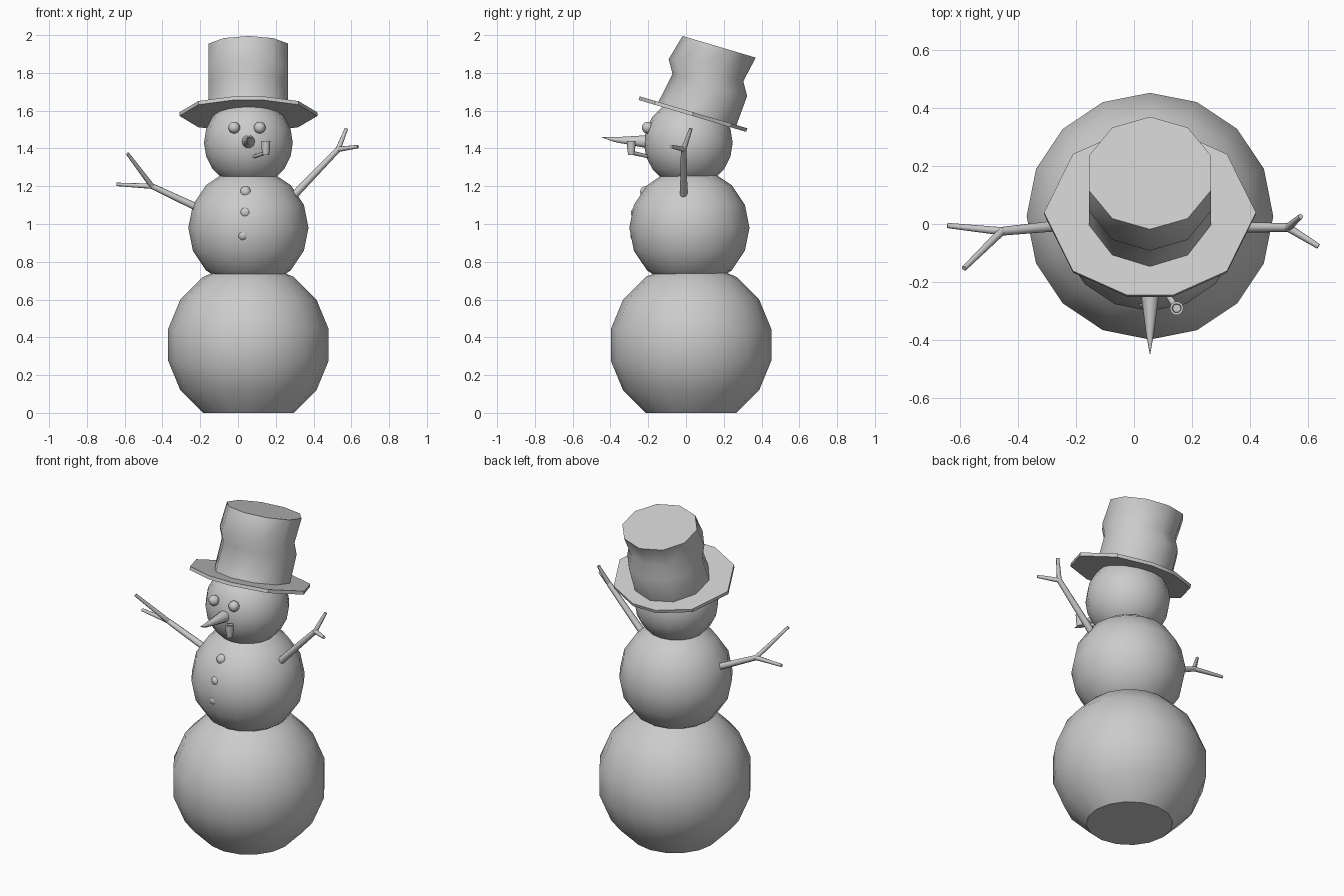
import bpy, bmesh, math
from mathutils import Vector

if "Cube" in bpy.data.objects:
    bpy.data.objects.remove(bpy.data.objects["Cube"])

CX = 0.055               # body axis in x
TILT = math.radians(16.5)  # backward tilt of the hat


def finish(name, bm, angle=42):
    bmesh.ops.recalc_face_normals(bm, faces=bm.faces)
    me = bpy.data.meshes.new(name)
    bm.to_mesh(me)
    bm.free()
    ob = bpy.data.objects.new(name, me)
    bpy.context.collection.objects.link(ob)
    bpy.ops.object.select_all(action='DESELECT')
    ob.select_set(True)
    bpy.context.view_layer.objects.active = ob
    bpy.ops.object.shade_smooth_by_angle(angle=math.radians(angle))
    return ob


def loft(name, rings, angle=42):
    """Skin a stack of equally long point rings and cap both ends."""
    bm = bmesh.new()
    rows = [[bm.verts.new(p) for p in r] for r in rings]
    n = len(rows[0])
    for a, b in zip(rows, rows[1:]):
        for i in range(n):
            j = (i + 1) % n
            bm.faces.new((a[i], a[j], b[j], b[i]))
    bm.faces.new(rows[0])
    bm.faces.new(rows[-1])
    return finish(name, bm, angle)


def circle(c, rx, ry, n, start=0.0):
    return [(c[0] + rx * math.cos(start + math.tau * i / n),
             c[1] + ry * math.sin(start + math.tau * i / n), c[2]) for i in range(n)]


def ball(name, c, r, seg=16, rings=8):
    bm = bmesh.new()
    bmesh.ops.create_uvsphere(bm, u_segments=seg, v_segments=rings, radius=r)
    bmesh.ops.translate(bm, verts=bm.verts, vec=c)
    return finish(name, bm)


def rod(name, pts, radii, n=8):
    """Tapered round rod through a few points."""
    pts = [Vector(p) for p in pts]
    rot = (pts[-1] - pts[0]).to_track_quat('Z', 'Y')
    rings = [[p + rot @ Vector(q) for q in circle((0, 0, 0), r, r, n)]
             for p, r in zip(pts, radii)]
    return loft(name, rings, 50)


# Snow body: flat-bottomed lower ball, middle ball and head
R = 0.433
lats = [math.radians(a) for a in (-56.25, -33.75, -11.25, 11.25, 33.75, 56.25, 78.75)]
loft("lower_ball", [circle((CX, 0.027, 0.36 + R * math.sin(a)),
                           R * math.cos(a), R * math.cos(a), 16) for a in lats])
ball("middle_ball", (CX, 0.018, 0.98), 0.318)
ball("head", (CX, 0.012, 1.43), 0.235, 16, 10)

# Hat, modelled upright (x, depth, height) and tilted back
quarter = [(0.365, 0.0), (0.265, 0.21), (0.078, 0.297)]
half = quarter + [(-x, y) for x, y in reversed(quarter)]
outline = half + [(x, -y) for x, y in reversed(half[1:-1])]
brim = loft("hat_brim", [[(CX + x, -0.414 + y, h) for x, y in outline]
                         for h in (1.517, 1.537)], 30)
crown_rings = [(1.53, -0.393, 0.216), (1.70, -0.372, 0.206),
               (1.77, -0.414, 0.206), (1.908, -0.382, 0.202)]
crown = loft("hat_crown", [circle((CX, y, h), 0.221, r, 10, math.pi / 2)
                           for h, y, r in crown_rings], 50)
for part in (brim, crown):
    part.rotation_euler.x = -TILT

# Eyes and buttons
for i, x in enumerate((-0.02, 0.115)):
    ball(f"eye_{i + 1}", (x, -0.203, 1.51), 0.031, 12, 8)
for i, c in enumerate([(0.04, -0.213, 1.17), (0.04, -0.262, 1.06), (0.027, -0.265, 0.94)]):
    ball(f"button_{i + 1}", c, 0.03, 12, 8)

# Carrot nose
rod("nose", [(CX, -0.19, 1.435), (CX, -0.38, 1.447), (CX, -0.447, 1.46)],
    [0.038, 0.013, 0.001], 10)

# Smoking pipe: stem and bowl with a hollow top
rod("pipe_stem", [(0.08, -0.19, 1.355), (0.147, -0.29, 1.378)], [0.009, 0.011])
bowl = [(1.365, 0.017), (1.395, 0.022), (1.44, 0.024), (1.44, 0.016), (1.41, 0.014)]
loft("pipe_bowl", [circle((0.147, -0.29, z), r, r, 10) for z, r in bowl])

# Twig arms: root, fork and two finger tips each
arms = {
    "left_arm": [(-0.20, 0.0, 1.08), (-0.455, -0.025, 1.20),
                 (-0.585, -0.153, 1.373), (-0.643, -0.005, 1.21)],
    "right_arm": [(0.30, -0.012, 1.155), (0.53, -0.012, 1.395),
                  (0.574, 0.026, 1.505), (0.635, -0.077, 1.41)],
}
for name, (root, fork, *tips) in arms.items():
    rod(name, [root, fork], [0.02, 0.015])
    for i, tip in enumerate(tips):
        rod(f"{name}_twig_{i + 1}", [fork, tip], [0.014, 0.009])
